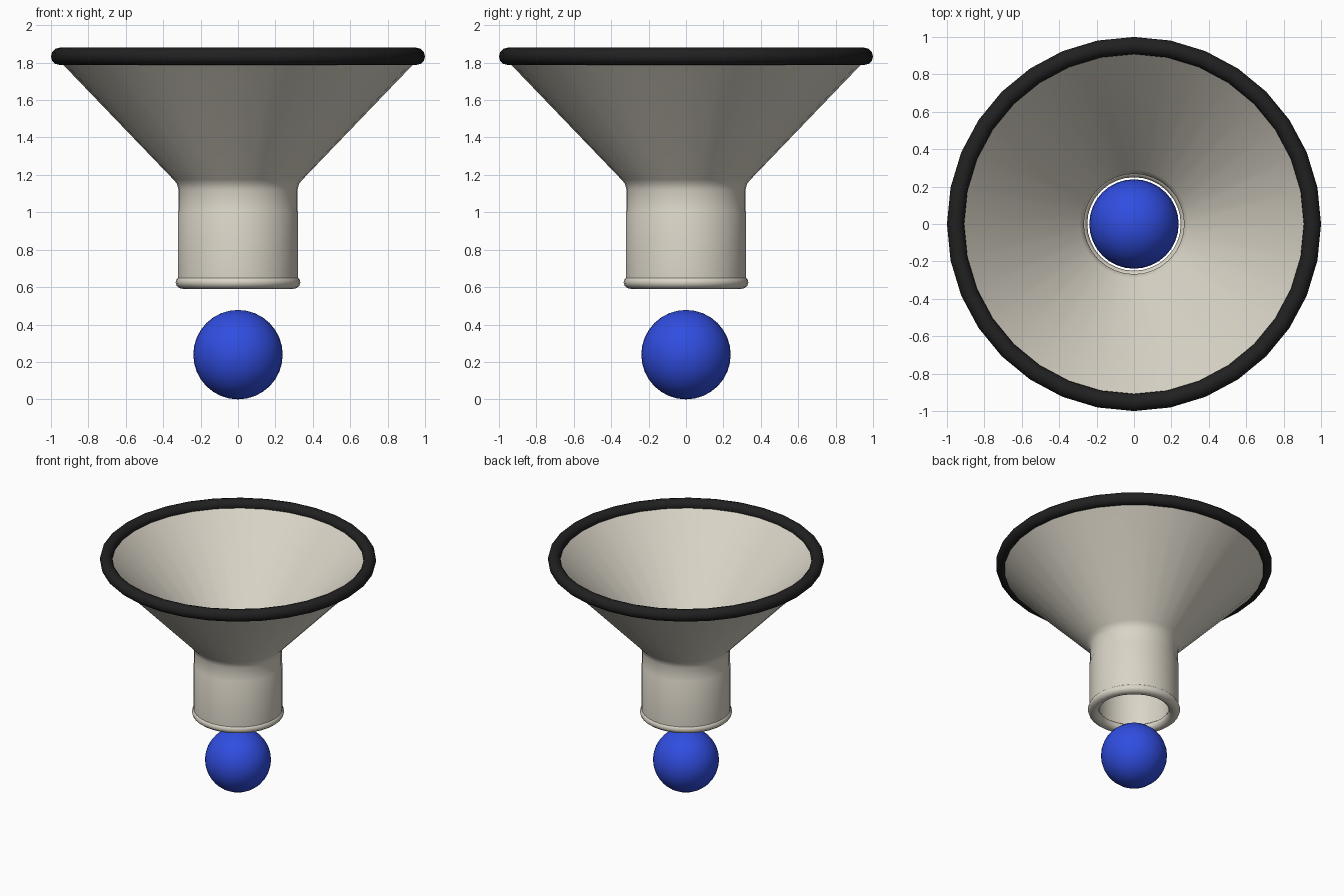
import bpy, bmesh, math

if "Cube" in bpy.data.objects:
    bpy.data.objects.remove(bpy.data.objects["Cube"])

SEGMENTS = 32


def material(name, rgb):
    m = bpy.data.materials.new(name)
    m.diffuse_color = (*rgb, 1)
    m.use_nodes = True
    m.node_tree.nodes["Principled BSDF"].inputs["Base Color"].default_value = m.diffuse_color
    return m


cream = material("warm_cream", (0.70, 0.66, 0.57))
black = material("rubber_black", (0.015, 0.015, 0.015))
blue = material("ball_blue", (0.03, 0.075, 0.75))


def lathe(name, profile, mat, angle=40):
    """Spin a closed (radius, height) profile around the z axis."""
    bm = bmesh.new()
    rings = []
    for i in range(SEGMENTS):
        a = 2 * math.pi * i / SEGMENTS
        rings.append([bm.verts.new((r * math.cos(a), r * math.sin(a), z)) for r, z in profile])
    n = len(profile)
    for i in range(SEGMENTS):
        p, q = rings[i], rings[(i + 1) % SEGMENTS]
        for j in range(n):
            k = (j + 1) % n
            bm.faces.new((p[j], q[j], q[k], p[k]))
    bmesh.ops.recalc_face_normals(bm, faces=bm.faces)
    mesh = bpy.data.meshes.new(name)
    bm.to_mesh(mesh)
    bm.free()
    mesh.materials.append(mat)
    obj = bpy.data.objects.new(name, mesh)
    bpy.context.collection.objects.link(obj)
    smooth(obj, angle)
    return obj


def smooth(obj, angle):
    bpy.ops.object.select_all(action='DESELECT')
    obj.select_set(True)
    bpy.context.view_layer.objects.active = obj
    bpy.ops.object.shade_smooth_by_angle(angle=math.radians(angle))


def oval(r, z, half_width, half_height, steps=12):
    return [(r + half_width * math.cos(2 * math.pi * i / steps),
             z + half_height * math.sin(2 * math.pi * i / steps)) for i in range(steps)]


# Hollow funnel: flared outer wall and neck, then the inner wall back up
lathe("funnel_body", [
    (0.960, 1.815), (0.345, 1.175), (0.326, 1.152), (0.318, 1.12),
    (0.318, 1.01), (0.322, 1.00), (0.322, 0.62),
    (0.268, 0.62), (0.268, 1.13), (0.274, 1.155), (0.290, 1.175), (0.915, 1.825)], cream)

# Rolled lip at the bottom of the neck
lathe("neck_lip", oval(0.292, 0.625, 0.042, 0.035), cream)

# Rubber ring around the wide mouth
lathe("mouth_rim", oval(0.954, 1.834, 0.046, 0.046), black, 60)

# Ball below the neck
bpy.ops.mesh.primitive_uv_sphere_add(segments=32, ring_count=16, radius=0.239, location=(0, 0, 0.239))
ball = bpy.context.object
ball.name = "ball"
ball.data.materials.append(blue)
smooth(ball, 60)
